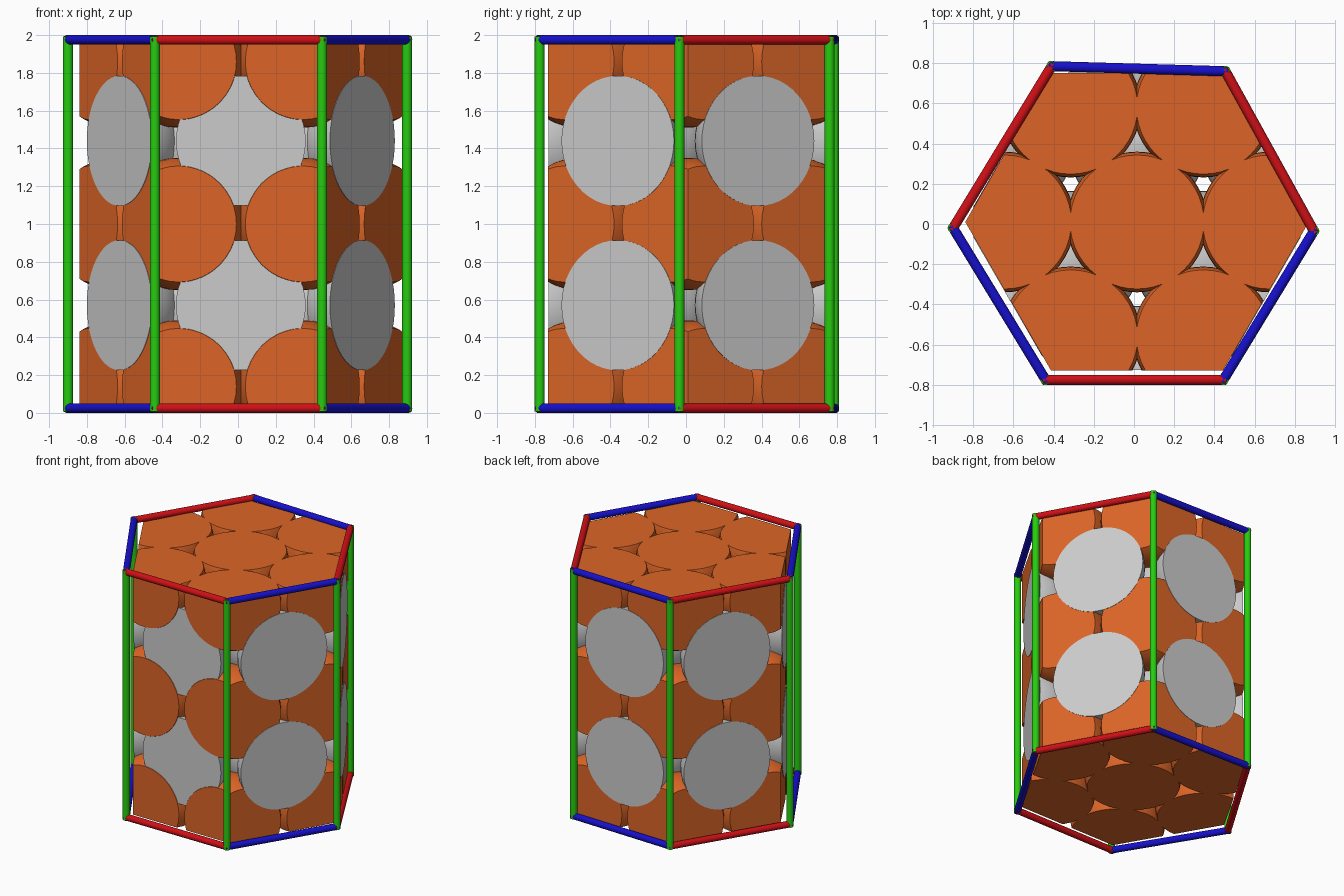
import bpy, bmesh
from math import sin, cos, radians, sqrt
from mathutils import Vector, Matrix

if "Cube" in bpy.data.objects:
    bpy.data.objects.remove(bpy.data.objects["Cube"])

CENTRE = Vector((0.015, 0.01, 0))
APOTHEM, Z_LOW, Z_HIGH = 0.74, 0.035, 1.965
SPACING, RADIUS = 0.66, 0.35


def material(name, rgb):
    m = bpy.data.materials.new(name)
    m.diffuse_color = (*rgb, 1)
    m.use_nodes = True
    m.node_tree.nodes["Principled BSDF"].inputs["Base Color"].default_value = m.diffuse_color
    return m


ORANGE = material("orange", (0.72, 0.13, 0.02))
RED = material("red", (0.62, 0.005, 0.008))
GREEN = material("green", (0.02, 0.6, 0.005))
BLUE = material("blue", (0.008, 0.005, 0.6))


def finish(bm, name, mat=None):
    mesh = bpy.data.meshes.new(name)
    bm.to_mesh(mesh)
    bm.free()
    ob = bpy.data.objects.new(name, mesh)
    bpy.context.collection.objects.link(ob)
    if mat:
        mesh.materials.append(mat)
    bpy.context.view_layer.objects.active = ob
    ob.select_set(True)
    bpy.ops.object.shade_smooth_by_angle(angle=radians(30))
    ob.select_set(False)


def slice_off(bm, point, normal):
    # cut away the outer side of a plane and cap the flat face
    cut = bmesh.ops.bisect_plane(bm, geom=bm.verts[:] + bm.edges[:] + bm.faces[:],
                                 plane_co=point, plane_no=normal, clear_outer=True)
    edges = [e for e in cut["geom_cut"] if isinstance(e, bmesh.types.BMEdge)]
    if edges:
        bmesh.ops.holes_fill(bm, edges=edges, sides=0)


def ball(name, x, y, z, radius, mat=None, inset=None):
    bm = bmesh.new()
    bmesh.ops.create_uvsphere(bm, u_segments=48, v_segments=24, radius=radius,
                              matrix=Matrix.Translation(CENTRE + Vector((x, y, z))))
    for i in range(6):
        a = radians(30 + 60 * i)
        n = Vector((cos(a), sin(a), 0))
        # the front face lets orange lie over grey, the others grey over orange
        offset = 0.0 if mat else (-0.003 if i == 4 else 0.003)
        slice_off(bm, CENTRE + n * (APOTHEM + offset), n)
    slice_off(bm, Vector((0, 0, Z_HIGH)), Vector((0, 0, 1)))
    slice_off(bm, Vector((0, 0, Z_LOW)), Vector((0, 0, -1)))
    finish(bm, name, mat)


def ring(count, radius, start):
    step = 360 / count
    return [(radius * cos(radians(start + step * i)), radius * sin(radians(start + step * i)))
            for i in range(count)]


# orange layers: one centre ball and six around it
for z in (0.14, 1.0, 1.86):
    for x, y in [(0, 0)] + ring(6, SPACING, 0):
        ball("orange_ball", x, y, z, RADIUS, ORANGE)

# grey layers: three inner balls and one half ball on each side face
hole = SPACING / sqrt(3)
for z in (0.57, 1.44):
    for x, y in ring(3, hole, 90):
        ball("grey_inner_ball", x, y, z, 0.345)
    for x, y in ring(6, 2 * hole, 30):
        ball("grey_face_ball", x, y, z, 0.345)


def bar(name, a, b, radius, mat):
    a, b = Vector(a), Vector(b)
    d = b - a
    m = Matrix.Translation((a + b) / 2) @ d.to_track_quat('Z', 'Y').to_matrix().to_4x4()
    bm = bmesh.new()
    bmesh.ops.create_cone(bm, cap_ends=True, segments=24, radius1=radius, radius2=radius,
                          depth=d.length, matrix=m)
    finish(bm, name, mat)


# frame of posts and rails, corners counter-clockwise from the front left
corners = [(-0.44, -0.775), (0.445, -0.775), (0.895, -0.035),
           (0.455, 0.76), (-0.41, 0.785), (-0.9, -0.02)]
for i, (x, y) in enumerate(corners):
    bar("post", (x, y, 0.008), (x, y, 1.992), 0.026, GREEN)
    x2, y2 = corners[(i + 1) % 6]
    ext = (Vector((x2, y2, 0)) - Vector((x, y, 0))).normalized() * 0.012
    for z in (0.025, 1.975):
        bar("rail", Vector((x, y, z)) - ext, Vector((x2, y2, z)) + ext, 0.025,
            BLUE if i % 2 else RED)
